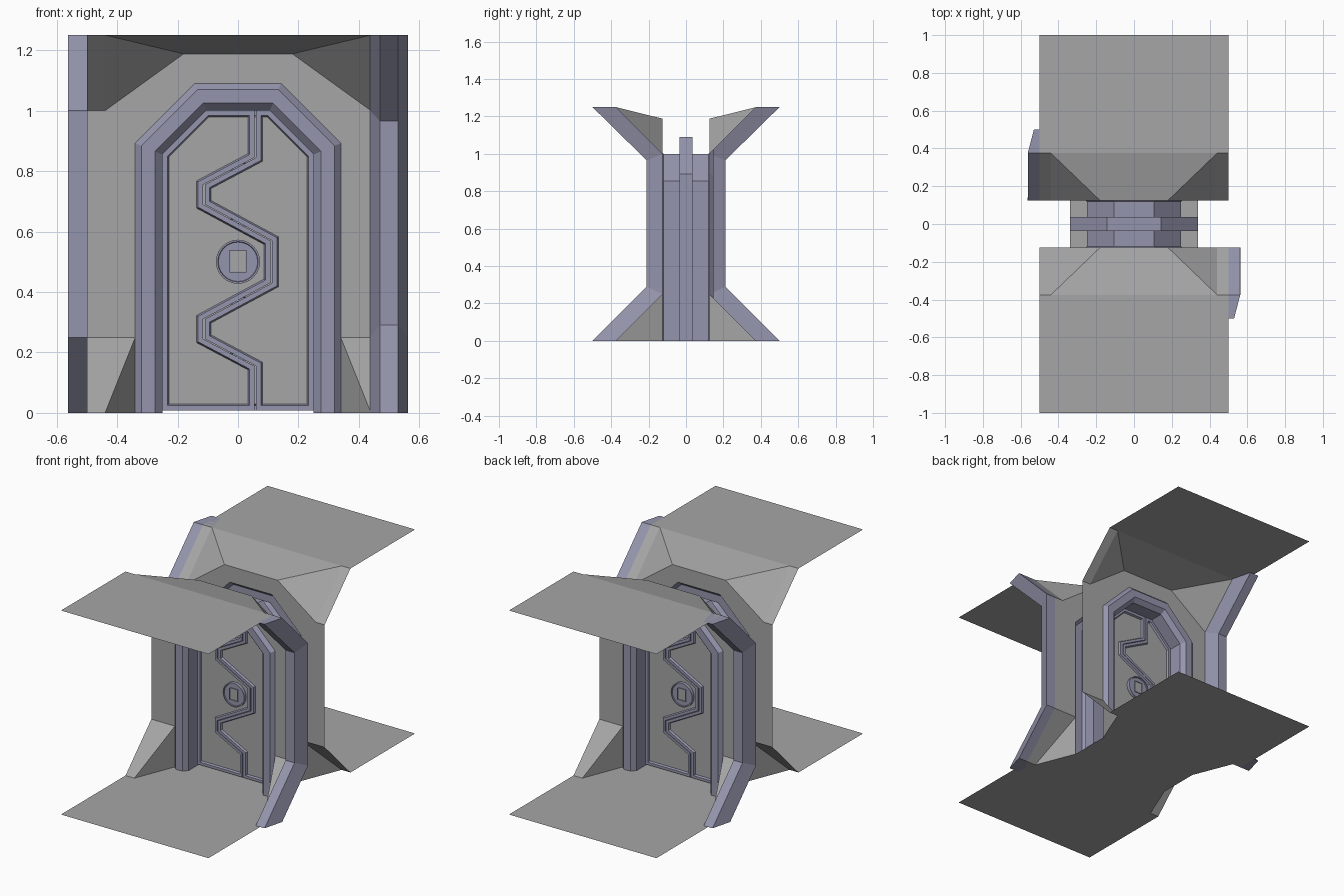
import bpy, bmesh, math
from mathutils import Matrix, Vector

if "Cube" in bpy.data.objects:
    bpy.data.objects.remove(bpy.data.objects["Cube"], do_unlink=True)


def material(name, rgb):
    m = bpy.data.materials.new(name)
    m.use_nodes = True
    m.diffuse_color = (*rgb, 1)
    m.node_tree.nodes["Principled BSDF"].inputs["Base Color"].default_value = (*rgb, 1)
    return m


GREY = material("panel_grey", (0.38, 0.38, 0.38))
BLUE = material("trim_blue_grey", (0.30, 0.30, 0.42))


def finish(bm, name, mats, facing=None):
    """Weld, orient (facing: direction the first face must look) and make front and back copies."""
    bmesh.ops.remove_doubles(bm, verts=bm.verts, dist=1e-5)
    bmesh.ops.recalc_face_normals(bm, faces=bm.faces)
    bm.faces.ensure_lookup_table()
    bm.normal_update()
    if facing and bm.faces[0].normal.dot(Vector(facing)) < 0:
        bmesh.ops.reverse_faces(bm, faces=bm.faces)
    for side, angle in (("front", 0), ("back", math.pi)):
        copy = bm.copy()
        copy.transform(Matrix.Rotation(angle, 4, "Z"))
        me = bpy.data.meshes.new(f"{side}_{name}")
        copy.to_mesh(me)
        copy.free()
        for m in mats:
            me.materials.append(m)
        bpy.context.collection.objects.link(bpy.data.objects.new(f"{side}_{name}", me))
    bm.free()


def add_face(bm, pts):
    return bm.faces.new([bm.verts.new(p) for p in pts])


# Shell: floor, wall, ceiling and chamfers, as half polygons mirrored in x
W, C = -0.125, -0.375
shell = [
    [(0, -1, 0), (.5, -1, 0), (.5, C, 0), (.44, C, 0), (.34, W, 0), (.34, 0, 0), (0, 0, 0)],
    [(.5, C, 0), (.5, W, .25), (.34, W, .25), (.44, C, 0)],
    [(.44, C, 0), (.34, W, .25), (.34, W, 0)],
    [(.34, W, .25), (.5, W, .25), (.5, W, 1), (.44, W, 1), (.18, W, 1.188),
     (0, W, 1.188), (0, W, 1.09), (.142, W, 1.09), (.34, W, .892)],
    [(.5, W, 1), (.5, C, 1.25), (.44, C, 1.25), (.44, W, 1)],
    [(.44, W, 1), (.44, C, 1.25), (.18, W, 1.188)],
    [(.18, W, 1.188), (.44, C, 1.25), (0, C, 1.25), (0, W, 1.188)],
    [(0, C, 1.25), (.44, C, 1.25), (.5, C, 1.25), (.5, -1, 1.25), (0, -1, 1.25)],
]
bm = bmesh.new()
for poly in shell:
    for s in (1, -1):
        add_face(bm, [(s * x, y, z) for x, y, z in poly])
finish(bm, "room_shell", [GREY], (0, 0, 1))

# Strut: chamfered rib following the wall and its slopes
inner = [(C, 0), (W, .25), (W, 1), (C, 1.25)]
outer = [(-.5, 0), (-.21, .29), (-.21, .965), (-.5, 1.25)]
section = [(.4375, inner), (.47, outer), (.53, outer), (.5625, inner), (.5, inner)]
bm = bmesh.new()
rings = [[(x, *line[i]) for x, line in section] for i in range(4)]
for a, b in zip(rings, rings[1:]):
    for j in range(4):
        add_face(bm, [a[j], a[j + 1], b[j + 1], b[j]])
add_face(bm, rings[0])
add_face(bm, rings[3])
finish(bm, "side_strut", [BLUE], (-1, 0, 0))


def arch(d, y):
    """Chamfered arch outline, grown outwards by d."""
    k = .414 * d
    half = [(.25 + d, 0), (.25 + d, .855 + k), (.105 + k, 1 + d)]
    return [(-x, y, z) for x, z in half] + [(x, y, z) for x, z in reversed(half)]


def sweep(name, profile, facing):
    bm = bmesh.new()
    loops = [arch(d, y) for d, y in profile]
    for a, b in zip(loops, loops[1:]):
        for j in range(len(a) - 1):
            add_face(bm, [a[j], a[j + 1], b[j + 1], b[j]])
    finish(bm, name, [BLUE], facing)


# Door frame with tunnel, and the ridge around its middle
sweep("door_frame", [(.09, W), (.07, -.147), (.025, -.147), (0, -.12), (0, 0)], (-1, -1, 0))
sweep("frame_ridge", [(0, -.036), (.09, -.036), (.09, 0)], (0, -1, 0))

# Door leaves: meet along a zigzag, blue raised rim around a grey sunk panel
upper = [(.057, 1), (.057, .845), (-.113, .755), (-.113, .69), (.11, .57)]
seam = upper + [(x, 1 - z) for x, z in reversed(upper)]
seam[-1] = (.057, .008)
leaves = {
    "left_leaf": [(x + .003, z) for x, z in seam] + [(.25, .008), (.25, .855), (.105, 1)],
    "right_leaf": [(x - .003, z) for x, z in seam] + [(-.25, .008), (-.25, .855), (-.105, 1)],
}
for name, outline in leaves.items():
    bm = bmesh.new()
    front = add_face(bm, [(x, -.036, z) for x, z in outline])
    front.normal_update()
    if front.normal.y > 0:
        front.normal_flip()
    # Side walls back to the middle of the door
    n = len(outline)
    for i in range(n):
        (x0, z0), (x1, z1) = outline[i], outline[(i + 1) % n]
        add_face(bm, [(x0, -.036, z0), (x1, -.036, z1), (x1, 0, z1), (x0, 0, z0)])
    bmesh.ops.inset_individual(bm, faces=[front], thickness=.016, use_even_offset=True)
    bmesh.ops.inset_individual(bm, faces=[front], thickness=.005, depth=-.012, use_even_offset=True)
    front.material_index = 1
    finish(bm, "door_" + name, [BLUE, GREY], (0, -1, 0))

# Round lock with a raised rim and a square grey socket
bm = bmesh.new()
spin = Matrix.Translation((0, -.022, .5)) @ Matrix.Rotation(math.pi / 2, 4, "X")
bmesh.ops.create_cone(bm, cap_ends=True, segments=24, radius1=.073, radius2=.073,
                      depth=.044, matrix=spin)
bm.normal_update()
face = min(bm.faces, key=lambda f: f.normal.y)
bmesh.ops.inset_individual(bm, faces=[face], thickness=.006)
bmesh.ops.inset_individual(bm, faces=[face], thickness=.002, depth=-.005)
finish(bm, "lock_disc", [BLUE])

bm = bmesh.new()
bmesh.ops.create_cube(bm, size=1, matrix=Matrix.Translation((0, -.040, .502))
                      @ Matrix.Diagonal((.056, .008, .074, 1)))
face = min(bm.faces, key=lambda f: f.calc_center_median().y)
bmesh.ops.inset_individual(bm, faces=[face], thickness=.004)
bmesh.ops.inset_individual(bm, faces=[face], thickness=.0005, depth=-.004)
face.material_index = 1
finish(bm, "lock_socket", [BLUE, GREY])
